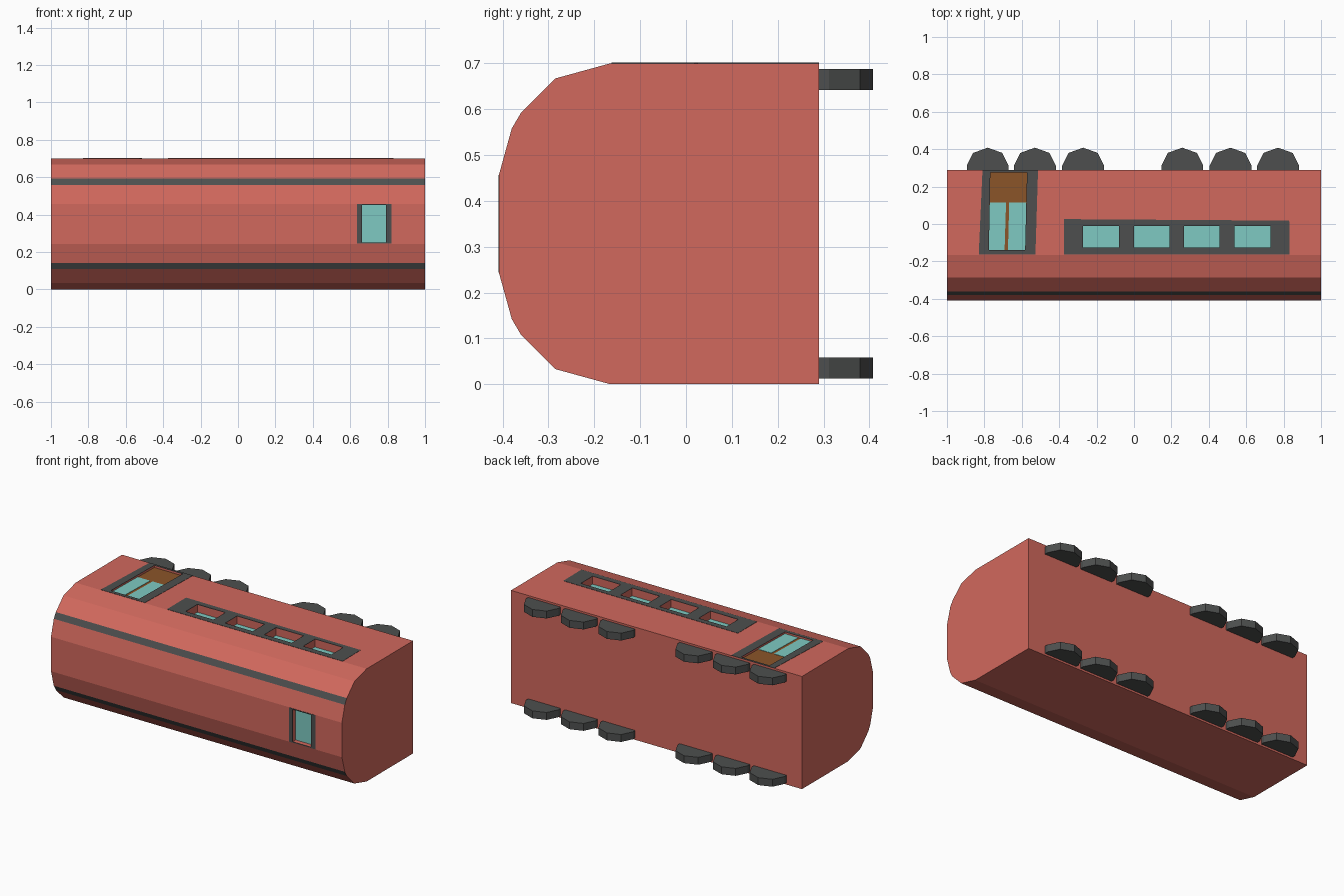
import bpy, bmesh
from mathutils import Vector

if "Cube" in bpy.data.objects:
    bpy.data.objects.remove(bpy.data.objects["Cube"])


def material(name, rgb):
    m = bpy.data.materials.new(name)
    m.diffuse_color = (*rgb, 1)
    m.use_nodes = True
    m.node_tree.nodes["Principled BSDF"].inputs["Base Color"].default_value = m.diffuse_color
    return m


RED = material("red_paint", (0.64, 0.14, 0.11))
DARK = material("dark_grey", (0.075, 0.078, 0.077))
GLASS = material("glass", (0.21, 0.59, 0.54))
BROWN = material("door_brown", (0.26, 0.09, 0.022))


def add_prism(bm, base, offset):
    """Extrude a polygon along an offset vector, as a closed solid."""
    off = Vector(offset)
    a = [bm.verts.new(p) for p in base]
    b = [bm.verts.new(Vector(p) + off) for p in base]
    n = len(a)
    bm.faces.new(a)
    bm.faces.new(b[::-1])
    return [bm.faces.new((a[i], b[i], b[(i + 1) % n], a[(i + 1) % n])) for i in range(n)]


def finish(name, bm, *mats):
    bmesh.ops.recalc_face_normals(bm, faces=bm.faces[:])
    me = bpy.data.meshes.new(name)
    bm.to_mesh(me)
    bm.free()
    for m in mats:
        me.materials.append(m)
    ob = bpy.data.objects.new(name, me)
    bpy.context.collection.objects.link(ob)
    return ob


def prisms(name, mat, *items):
    bm = bmesh.new()
    for base, offset in items:
        add_prism(bm, base, offset)
    return finish(name, bm, mat)


def slab(x0, x1, y0, y1, z0, z1):
    return ([(x0, y0, z0), (x1, y0, z0), (x1, y1, z0), (x0, y1, z0)], (0, 0, z1 - z0))


def quad_plate(points, z0, z1):
    return ([(x, y, z0) for x, y in points], (0, 0, z1 - z0))


def cut(ob, cutter):
    mod = ob.modifiers.new("openings", 'BOOLEAN')
    mod.operation = 'DIFFERENCE'
    mod.solver = 'EXACT'
    mod.object = cutter
    bpy.context.view_layer.objects.active = ob
    bpy.ops.object.modifier_apply(modifier=mod.name)


# Body: half profile mirrored about z = 0.35, with two dark stripes
half = [(0.29, 0), (-0.165, 0), (-0.285, 0.033), (-0.36, 0.108), (-0.38, 0.142), (-0.408, 0.243)]
profile = half + [(y, 0.7 - z) for y, z in reversed(half)]
bm = bmesh.new()
sides = add_prism(bm, [(-1, y, z) for y, z in profile], (2, 0, 0))
for i in (3, 7):
    sides[i].material_index = 1
body = finish("body", bm, RED, DARK)

# Frames lying flush on the top and front faces
T0, T1 = 0.698, 0.7015
window_frame = prisms("window_frame", DARK, quad_plate(
    [(-0.375, -0.162), (0.832, -0.162), (0.83, 0.018), (-0.375, 0.026)], T0, T1))
door_frame = prisms("door_frame", DARK, quad_plate(
    [(-0.83, -0.162), (-0.527, -0.162), (-0.513, 0.29), (-0.81, 0.29)], T0, T1))
front_frame = prisms("front_window_frame", DARK,
                     slab(0.637, 0.82, -0.4095, -0.406, 0.244, 0.456))

# Recessed openings cut through the frames into the body
windows = [(-0.272, -0.08), (0, 0.19), (0.268, 0.458), (0.536, 0.73)]
DEPTH = 0.65
door = [(-0.776, -0.14), (-0.582, -0.14), (-0.572, 0.276), (-0.768, 0.276)]
window_cutter = prisms("window_cutter", RED, *[slab(a, b, -0.126, -0.01, DEPTH, 0.75) for a, b in windows])
door_cutter = prisms("door_cutter", RED, quad_plate(door, 0.685, 0.75))
front_cutter = prisms("front_cutter", RED, slab(0.663, 0.79, -0.45, -0.378, 0.25, 0.45))
for frame, cutter in ((window_frame, window_cutter), (door_frame, door_cutter), (front_frame, front_cutter)):
    cut(body, cutter)
    cut(frame, cutter)
    bpy.data.objects.remove(cutter)

# Glass and door leaf at the bottom of the openings
prisms("window_glass", GLASS, *[slab(a, b, -0.126, -0.01, DEPTH - 0.003, DEPTH + 0.002) for a, b in windows])
prisms("front_window_glass", GLASS, slab(0.663, 0.79, -0.38, -0.374, 0.25, 0.45))
prisms("door_leaf", BROWN, quad_plate(door, 0.682, 0.688))
prisms("door_glass", GLASS,
       quad_plate([(-0.776, -0.14), (-0.692, -0.14), (-0.684, 0.115), (-0.771, 0.115)], 0.686, 0.690),
       quad_plate([(-0.674, -0.14), (-0.582, -0.14), (-0.576, 0.115), (-0.667, 0.115)], 0.686, 0.690))

# Wheels: faceted half discs in two rows
rim = [(-0.112, 0.288), (-0.112, 0.312), (-0.078, 0.38), (0, 0.408), (0.078, 0.38), (0.112, 0.312), (0.112, 0.288)]
for row, z in (("lower", 0.012), ("upper", 0.642)):
    for i, cx in enumerate((-0.782, -0.53, -0.272, 0.258, 0.516, 0.77)):
        prisms(f"{row}_wheel_{i + 1}", DARK, ([(cx + x, y, z) for x, y in rim], (0, 0, 0.046)))
